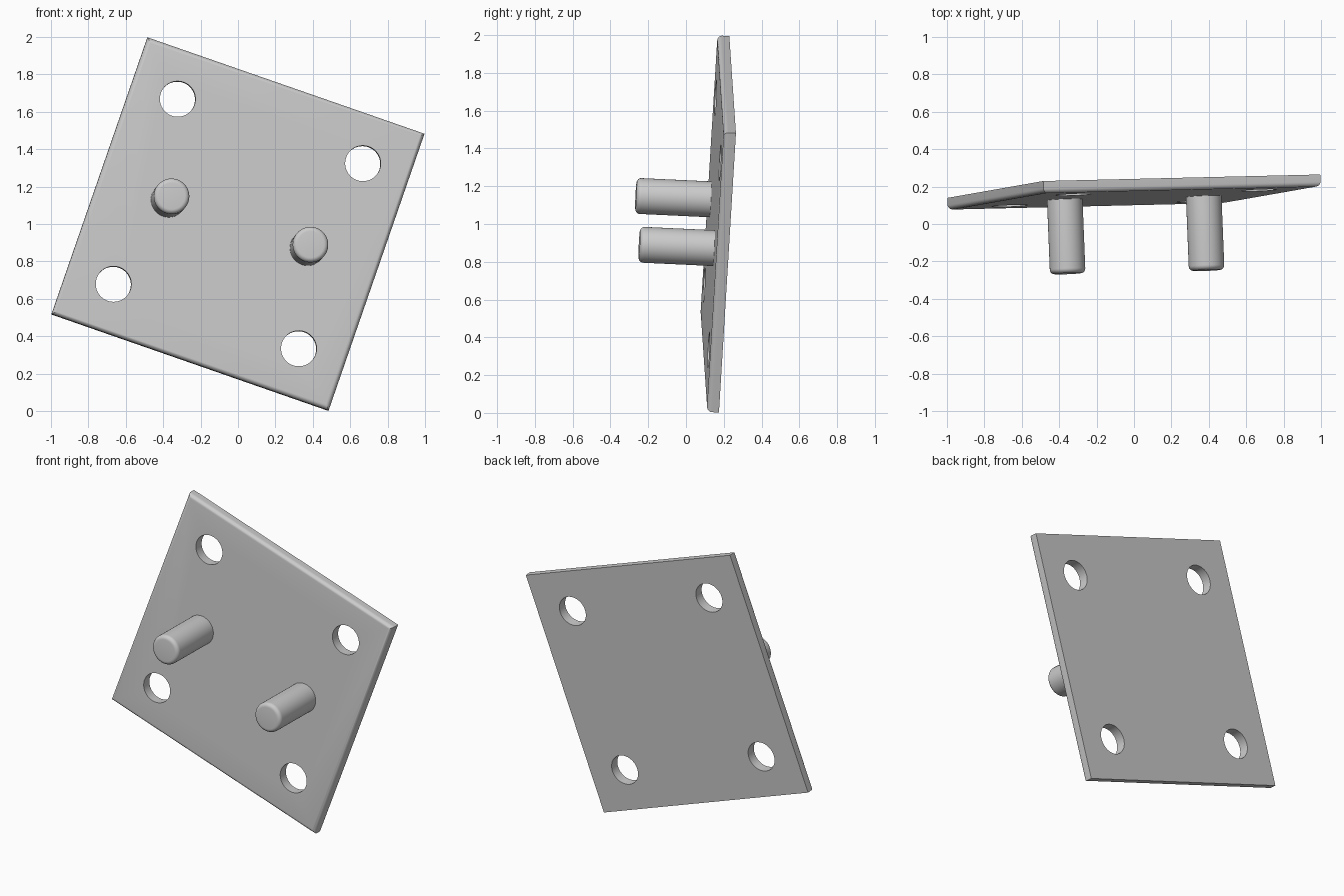
import bpy, bmesh, math
from mathutils import Matrix, Vector

if "Cube" in bpy.data.objects:
    bpy.data.objects.remove(bpy.data.objects["Cube"], do_unlink=True)

SIDE, THICK, FILLET = 1.567, 0.064, 0.025
RADIUS, PEG_LENGTH = 0.095, 0.395
HOLE_OFFSET, PEG_OFFSET = 0.524, 0.393

grey = bpy.data.materials.new("plain grey")
grey.use_nodes = True
colour = (0.6, 0.6, 0.6, 1)
grey.diffuse_color = colour
grey.node_tree.nodes["Principled BSDF"].inputs["Base Color"].default_value = colour

# Tilted frame of the plate: local z points out of its front face
across = Vector((1.48, 0.035, -0.515)).normalized()
out = across.cross(Vector((0.515, 0.09, 1.475))).normalized()
up = out.cross(across)
frame = Matrix((across, up, out)).transposed().to_4x4()
frame.translation = (0, 0.17, 1.0)


def add_object(name, bm, offset=(0, 0, 0)):
    mesh = bpy.data.meshes.new(name)
    bm.to_mesh(mesh)
    bm.free()
    mesh.materials.append(grey)
    obj = bpy.data.objects.new(name, mesh)
    bpy.context.collection.objects.link(obj)
    obj.matrix_world = frame @ Matrix.Translation(offset)
    return obj


def round_front_edges(bm):
    """Fillet the outline of the foremost face."""
    front = max(bm.faces, key=lambda f: f.calc_center_median().z)
    bmesh.ops.bevel(bm, geom=list(front.edges), offset=FILLET, segments=6,
                    profile=0.5, affect='EDGES')


def cylinder(depth):
    bm = bmesh.new()
    bmesh.ops.create_cone(bm, cap_ends=True, segments=64, radius1=RADIUS,
                          radius2=RADIUS, depth=depth)
    return bm


def smooth(obj):
    bpy.ops.object.select_all(action='DESELECT')
    obj.select_set(True)
    bpy.context.view_layer.objects.active = obj
    bpy.ops.object.shade_smooth_by_angle(angle=math.radians(30))


# Square plate with rounded front edges
bm = bmesh.new()
bmesh.ops.create_cube(bm, size=1, matrix=Matrix.Diagonal((SIDE, SIDE, THICK, 1)))
round_front_edges(bm)
plate = add_object("mounting_plate", bm)

# Four corner holes
for sx in (-1, 1):
    for sy in (-1, 1):
        cutter = add_object("hole_cutter", cylinder(0.3),
                            (sx * HOLE_OFFSET, sy * HOLE_OFFSET, 0))
        cutter.hide_render = True
        cut = plate.modifiers.new("corner hole", 'BOOLEAN')
        cut.object = cutter
        cut.solver = 'EXACT'
        bpy.context.view_layer.objects.active = plate
        bpy.ops.object.modifier_apply(modifier=cut.name)
        bpy.data.objects.remove(cutter, do_unlink=True)
smooth(plate)

# Two pegs with rounded tips, rooted in the plate
root = 0.03
for name, sx in (("right_peg", -1), ("left_peg", 1)):
    bm = cylinder(PEG_LENGTH + root)
    round_front_edges(bm)
    peg = add_object(name, bm, (sx * PEG_OFFSET, 0,
                                THICK / 2 + (PEG_LENGTH - root) / 2))
    smooth(peg)
